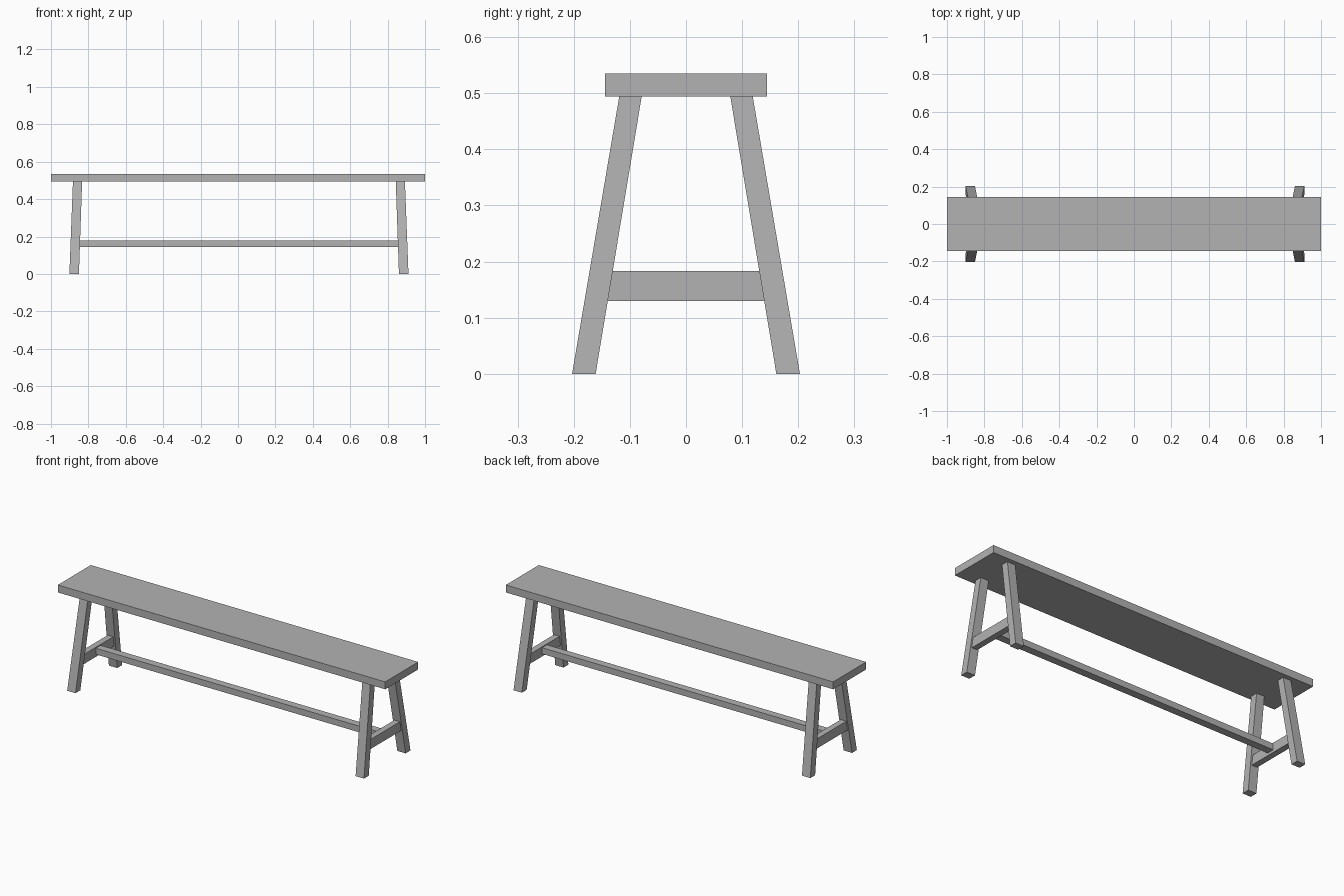
import bpy
from mathutils import Vector

cube = bpy.data.objects.get("Cube")
if cube:
    bpy.data.objects.remove(cube, do_unlink=True)

# Single plain grey finish
grey = bpy.data.materials.new("plain grey")
grey.use_nodes = True
grey.diffuse_color = (0.45, 0.45, 0.45, 1)
grey.node_tree.nodes["Principled BSDF"].inputs["Base Color"].default_value = grey.diffuse_color


def beam(name, bottom, top, size_bottom, size_top=None):
    """Four-sided bar between two level rectangles, so both ends are cut flat."""
    verts = []
    for centre, (w, d) in ((bottom, size_bottom), (top, size_top or size_bottom)):
        for sx, sy in ((-1, -1), (1, -1), (1, 1), (-1, 1)):
            verts.append(Vector(centre) + Vector((sx * w / 2, sy * d / 2, 0)))
    faces = [(3, 2, 1, 0), (4, 5, 6, 7)]
    faces += [(i, (i + 1) % 4, (i + 1) % 4 + 4, i + 4) for i in range(4)]
    mesh = bpy.data.meshes.new(name)
    mesh.from_pydata(verts, [], faces)
    mesh.materials.append(grey)
    obj = bpy.data.objects.new(name, mesh)
    bpy.context.collection.objects.link(obj)
    return obj


SEAT_Z, SEAT_TOP = 0.494, 0.535
SHIFT = 0.005      # the leg frame sits slightly off centre under the seat
RAIL_X = 0.876

# Seat plank
beam("seat", (0, 0, SEAT_Z), (0, 0, SEAT_TOP), (2, 0.288))

# Splayed legs and the cross rail at each end
for side, sx in (("left", 1), ("right", -1)):
    for end, sy in (("front", -1), ("back", 1)):
        beam(f"{end}_{side}_leg",
             (SHIFT + sx * 0.881, sy * 0.182, 0),
             (SHIFT + sx * 0.863, sy * 0.099, SEAT_Z),
             (0.051, 0.042), (0.049, 0.040))
    x = SHIFT + sx * RAIL_X
    beam(f"{side}_cross_rail", (x, 0, 0.13), (x, 0, 0.183), (0.034, 0.290), (0.034, 0.274))

# Long stretcher between the cross rails
beam("stretcher", (SHIFT, 0, 0.144), (SHIFT, 0, 0.178), (2 * RAIL_X - 0.03, 0.042))
